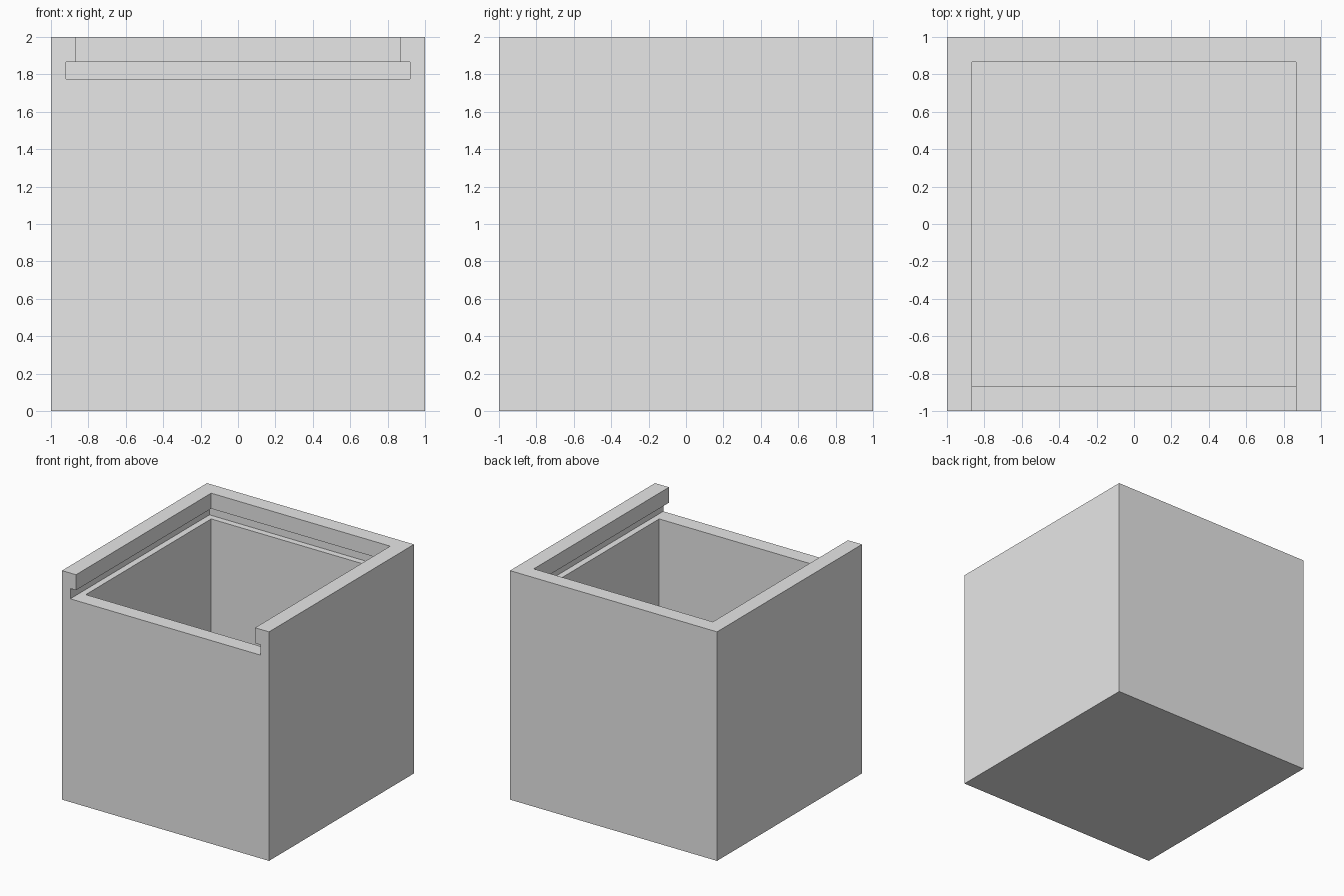
import bpy

default_cube = bpy.data.objects.get("Cube")
if default_cube:
    bpy.data.objects.remove(default_cube, do_unlink=True)

WALL = 0.135          # wall and floor thickness
INNER = 1 - WALL      # half width of the cavity
GROOVE = 0.92         # half width of the lid groove
GROOVE_LOW, GROOVE_HIGH = 1.775, 1.865

grey = bpy.data.materials.new("light_grey")
grey.use_nodes = True
grey.diffuse_color = (0.8, 0.8, 0.8, 1)
grey.node_tree.nodes["Principled BSDF"].inputs["Base Color"].default_value = (0.8, 0.8, 0.8, 1)


def block(name, low, high):
    """Box spanning two opposite corners."""
    center = [(a + b) / 2 for a, b in zip(low, high)]
    bpy.ops.mesh.primitive_cube_add(size=1, location=center)
    obj = bpy.context.object
    obj.name = name
    obj.scale = [b - a for a, b in zip(low, high)]
    bpy.ops.object.transform_apply(location=True, rotation=False, scale=True)
    obj.data.materials.append(grey)
    return obj


# Outer body
box = block("box_body", (-1, -1, 0), (1, 1, 2))

# Storage cavity, lid groove open at the front, and the slot above it
cutters = [
    block("cavity_cutter", (-INNER, -INNER, WALL), (INNER, INNER, GROOVE_LOW + 0.02)),
    block("groove_cutter", (-GROOVE, -1.2, GROOVE_LOW), (GROOVE, GROOVE, GROOVE_HIGH)),
    block("slot_cutter", (-INNER, -1.3, GROOVE_HIGH - 0.02), (INNER, INNER, 2.2)),
]

# Cut each shape from the body, then discard the cutter
for cutter in cutters:
    cutter.hide_render = True
    bpy.context.view_layer.objects.active = box
    cut = box.modifiers.new(cutter.name, "BOOLEAN")
    cut.operation = "DIFFERENCE"
    cut.solver = "EXACT"
    cut.object = cutter
    bpy.ops.object.modifier_apply(modifier=cut.name)
    bpy.data.objects.remove(cutter, do_unlink=True)
